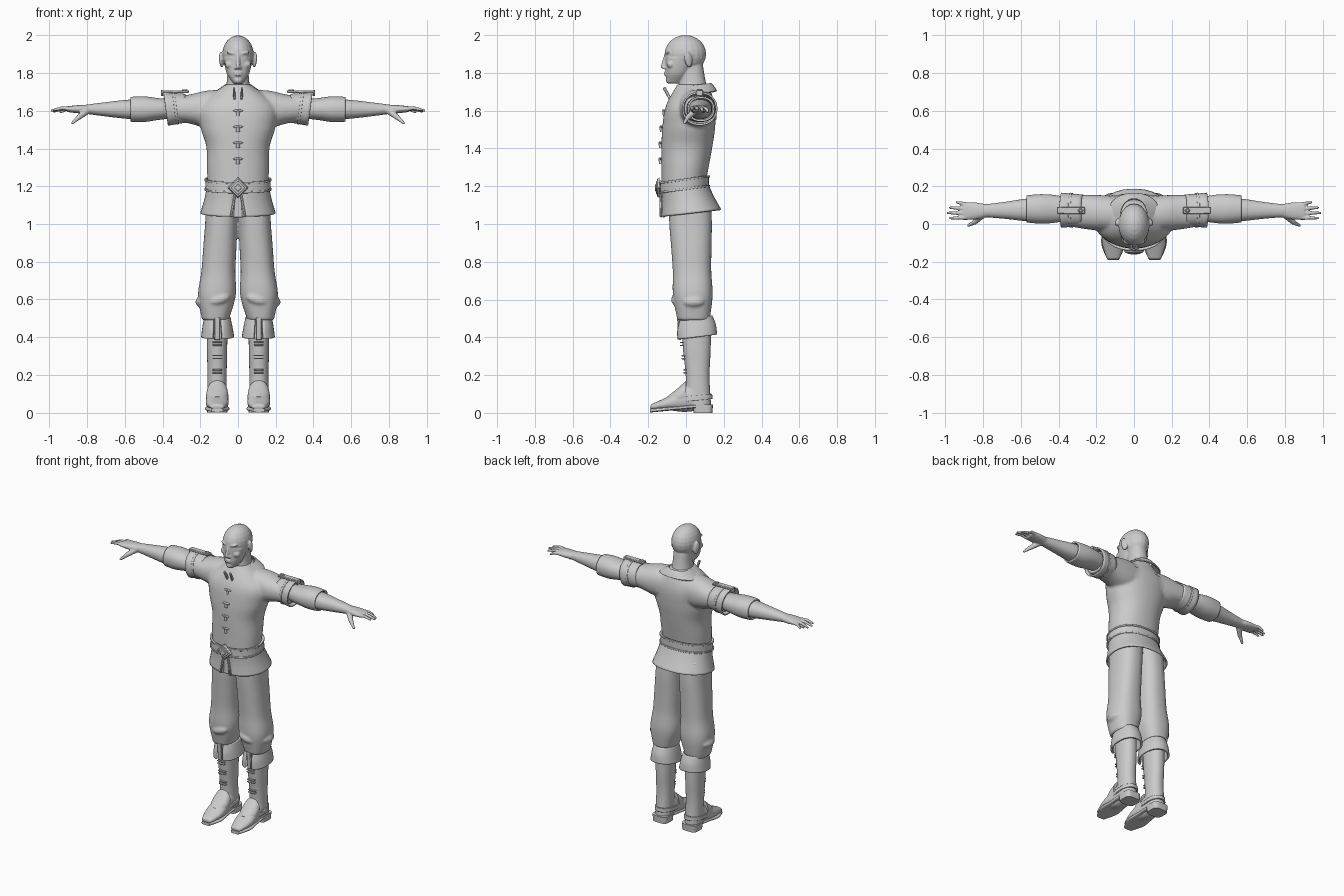
import bpy, bmesh
from math import sin, cos, pi, copysign
from mathutils import Matrix, Vector, Euler

old = bpy.data.objects.get("Cube")
if old:
    bpy.data.objects.remove(old)

grey = bpy.data.materials.new("plain grey")
grey.use_nodes = True
grey.diffuse_color = (.6, .6, .6, 1)
grey.node_tree.nodes["Principled BSDF"].inputs["Base Color"].default_value = grey.diffuse_color


def smooth_rows(rows, steps=5):
    """Add Catmull-Rom rows between the given ones."""
    out = []
    for i in range(len(rows) - 1):
        before, here, after, beyond = (rows[min(max(i + k, 0), len(rows) - 1)] for k in (-1, 0, 1, 2))
        for j in range(steps):
            t = j / steps
            out.append([b + t * (c - a + t * (2*a - 5*b + 4*c - d + t * (3*(b - c) + d - a))) / 2
                        for a, b, c, d in zip(before, here, after, beyond)])
    return out + [rows[-1]]


def loft(bm, axis, start, end, widths, depths, power=2.2, tilt=0, gap=0, cap=True):
    """Skin evenly spaced rounded sections, square to an axis, along a straight centre line."""
    start, end, count, segments = Vector(start), Vector(end), len(widths), 36
    rows = [(*start.lerp(end, i / (count - 1)), w, d) for i, (w, d) in enumerate(zip(widths, depths))]
    rings = []
    for x, y, z, w, d in smooth_rows(rows):
        ring = []
        for i in range(segments):
            angle = 2 * pi * (i + .5) / segments - pi / 2
            u, v = (r * copysign(abs(f) ** (2 / power), f) for r, f in ((w, cos(angle)), (d, sin(angle))))
            lean = tilt * v
            offset = {"x": (lean, u, v), "y": (u, lean, v), "z": (u, v, lean)}[axis]
            ring.append(bm.verts.new(Vector((x, y, z)) + Vector(offset)))
        rings.append(ring)
    for a, b in zip(rings, rings[1:]):
        for i in range(segments):
            k = (i + 1) % segments
            if min(k, segments - k) >= gap:
                bm.faces.new((a[i], a[k], b[k], b[i]))
    if cap:
        bm.faces.new(rings[0])
        bm.faces.new(rings[-1])


def place(location, size, turn):
    return Matrix.LocRotScale(Vector(location), Euler(turn), Vector(size))


def ball(bm, location, size, turn=(0, 0, 0)):
    bmesh.ops.create_uvsphere(bm, u_segments=20, v_segments=12, radius=1, matrix=place(location, size, turn))


def box(bm, location, size, turn=(0, 0, 0)):
    bmesh.ops.create_cube(bm, size=1, matrix=place(location, size, turn))


def tube(bm, start, end, radius, end_radius):
    start, end = Vector(start), Vector(end)
    turn = (end - start).to_track_quat("Z", "Y")
    bmesh.ops.create_cone(bm, cap_ends=True, segments=14, radius1=radius, radius2=end_radius,
                          depth=(end - start).length,
                          matrix=Matrix.LocRotScale((start + end) / 2, turn, None))
    ball(bm, end, [end_radius] * 3)


def mirror(bm):
    copy = bmesh.ops.duplicate(bm, geom=bm.verts[:] + bm.edges[:] + bm.faces[:])["geom"]
    bmesh.ops.scale(bm, vec=(-1, 1, 1), verts=[g for g in copy if isinstance(g, bmesh.types.BMVert)])


def finish(bm, name, paired=False, voxel=0, solid=0, bevel=0):
    """Turn the mesh into a shaded object, optionally fused, thickened or bevelled."""
    if paired:
        mirror(bm)
    bmesh.ops.recalc_face_normals(bm, faces=bm.faces[:])
    mesh = bpy.data.meshes.new(name)
    bm.to_mesh(mesh)
    bm.free()
    mesh.materials.append(grey)
    part = bpy.data.objects.new(name, mesh)
    bpy.context.collection.objects.link(part)
    bpy.ops.object.select_all(action="DESELECT")
    part.select_set(True)
    bpy.context.view_layer.objects.active = part
    bpy.ops.object.shade_smooth_by_angle(angle=.7)
    if voxel:
        fuse = part.modifiers.new("fuse", "REMESH")
        fuse.mode, fuse.voxel_size, fuse.use_smooth_shade = "VOXEL", voxel, True
        part.modifiers.new("soften", "SMOOTH").iterations = 3
    if solid:
        shell = part.modifiers.new("thickness", "SOLIDIFY")
        shell.thickness, shell.offset = solid, -1
    if bevel:
        part.modifiers.new("bevel", "BEVEL").width = bevel
    return part


# Head: brows, eyes, cheeks, nostrils and ears, then skull, nose, lips, chin, jaw and neck
bm = bmesh.new()
ball(bm, (.035, -.097, 1.907), (.027, .013, .008), (0, -.15, .3))
ball(bm, (.036, -.088, 1.884), (.015, .013, .009))
ball(bm, (.043, -.08, 1.845), (.026, .022, .022))
ball(bm, (.012, -.113, 1.827), (.009, .011, .008))
ball(bm, (.088, .012, 1.872), (.011, .022, .043), (.2, 0, .35))
mirror(bm)
ball(bm, (0, -.003, 1.9), (.083, .11, .1))
tube(bm, (0, -.106, 1.9), (0, -.122, 1.834), .008, .012)
for z in (1.79, 1.802):
    ball(bm, (0, -.106, z), (.021, .011, .006))
ball(bm, (0, -.092, 1.762), (.024, .016, .016))
loft(bm, "z", (0, -.06, 1.745), (0, -.02, 1.88), (.025, .056, .07, .078), (.04, .06, .075, .09))
loft(bm, "z", (0, .04, 1.66), (0, .03, 1.84), (.08, .06, .055), (.09, .07, .06))
finish(bm, "head", voxel=.005)

# Tunic: shoulders fused into the torso
bm = bmesh.new()
loft(bm, "x", (.06, .05, 1.605), (.37, .072, 1.612), (.095, .095, .09, .08), (.105, .1, .075, .068))
mirror(bm)
loft(bm, "z", (0, -.015, 1.19), (0, .035, 1.74),
     (.16, .165, .168, .2, .2, .065), (.115, .125, .135, .14, .13, .08))
tunic = finish(bm, "tunic", voxel=.009)

# Collar, open at the throat
bm = bmesh.new()
loft(bm, "z", (0, .045, 1.69), (0, .04, 1.735), (.14, .105, .074), (.12, .11, .095),
     tilt=.12, gap=2, cap=False)
finish(bm, "collar", solid=.008)

# Placket edges at the throat and knotted fastenings below
bm = bmesh.new()
box(bm, (.019, -.089, 1.672), (.011, .016, .115), (.5, 0, .1))
finish(bm, "placket", paired=True, bevel=.003)
bm = bmesh.new()
for z, y in ((1.6, -.112), (1.515, -.127), (1.43, -.132), (1.345, -.132)):
    ball(bm, (0, y, z), (.026, .008, .007))
    tube(bm, (0, y, z - .025), (0, y - .008, z), .011, .006)
finish(bm, "fastenings")

# Yoke panel lying on the upper back
bm = bmesh.new()
bmesh.ops.create_grid(bm, x_segments=16, y_segments=10, size=1,
                      matrix=place((0, .2, 1.605), (.115, .055, 1), (pi / 2, 0, 0)))
wrap = finish(bm, "back_yoke").modifiers.new("wrap", "SHRINKWRAP")
wrap.target, wrap.offset, wrap.wrap_mode = tunic, .004, "ABOVE_SURFACE"

# Bell cuffs of the upper sleeves with a raised band
bm = bmesh.new()
loft(bm, "x", (.27, .073, 1.615), (.383, .073, 1.61), (.083, .093), (.075, .089), tilt=.13, cap=False)
loft(bm, "x", (.325, .073, 1.612), (.338, .073, 1.612), (.092, .093), (.085, .086), tilt=.13, cap=False)
finish(bm, "sleeve_cuffs", paired=True, solid=.009)

# Puffed lower sleeves
bm = bmesh.new()
loft(bm, "x", (.35, .08, 1.61), (.57, .08, 1.608), (.06, .074, .078, .072), (.05, .058, .068, .066), cap=False)
finish(bm, "lower_sleeves", paired=True, solid=.01)

# Shoulder straps with a crossed stud and a hanging tab
bm = bmesh.new()
box(bm, (.333, .072, 1.702), (.145, .036, .014))
box(bm, (.403, .072, 1.694), (.012, .036, .032))
for size in ((.03, .01, .008), (.01, .03, .008)):
    box(bm, (.283, .072, 1.71), size)
finish(bm, "shoulder_straps", paired=True, bevel=.003)

# Forearms and hands
bm = bmesh.new()
loft(bm, "x", (.45, .077, 1.608), (.8, .07, 1.608), (.063, .06, .045, .033), (.053, .052, .04, .025))
loft(bm, "x", (.78, .07, 1.608), (.905, .068, 1.609), (.034, .045, .046), (.025, .022, .015))
for i in range(4):
    root = Vector((.885, .103 - .023 * i, 1.609))
    tip = Vector((.987 - .012 * (i - 2) ** 2, .115 - .028 * i, 1.593 + .004 * i))
    knuckle = root.lerp(tip, .5) + Vector((0, 0, .008))
    tube(bm, root, knuckle, .012, .01)
    tube(bm, knuckle, tip, .01, .007)
tube(bm, (.8, .05, 1.6), (.845, .01, 1.565), .019, .014)
tube(bm, (.845, .01, 1.565), (.877, -.008, 1.536), .013, .008)
finish(bm, "forearms_and_hands", paired=True, voxel=.0045)

# Tunic skirt with split front flap
bm = bmesh.new()
loft(bm, "z", (0, -.01, 1.21), (0, .027, 1.058), (.164, .178, .2), (.123, .138, .16),
     tilt=.12, gap=1, cap=False)
finish(bm, "tunic_skirt", solid=.01)
bm = bmesh.new()
box(bm, (.013, -.118, 1.095), (.034, .012, .12))
box(bm, (.026, -.133, 1.1), (.012, .012, .13), (0, -.18, 0))
finish(bm, "front_flap", paired=True, bevel=.003)

# Belt with rims and a diamond buckle
bm = bmesh.new()
for low, high, extra in ((1.18, 1.238, 0), (1.18, 1.19, .005), (1.23, 1.24, .005)):
    loft(bm, "z", (0, -.008, low), (0, -.008, high), [.172 + extra] * 2, [.13 + extra] * 2, tilt=.13, cap=False)
finish(bm, "belt", solid=.012)
bm = bmesh.new()
for size, depth in ((.056, .014), (.042, .024), (.024, .034)):
    bmesh.ops.create_cone(bm, cap_ends=True, segments=4, radius1=size, radius2=size * .85, depth=depth,
                          matrix=Matrix.Translation((0, -.146, 1.192)) @ Matrix.Rotation(pi / 2, 4, "X"))
finish(bm, "buckle", bevel=.002)

# Trousers, bulging at the knee and gathered below it
bm = bmesh.new()
loft(bm, "z", (.08, .02, 1.14), (.12, .04, .49),
     (.09, .086, .088, .09, .1, .07), (.11, .113, .107, .102, .105, .085), power=2.4)
ball(bm, (.1, -.045, .6), (.06, .034, .03), (.2, .3, 0))
ball(bm, (.19, .04, .59), (.036, .06, .03), (0, .4, 0))
finish(bm, "trousers", paired=True, voxel=.008)

# Boots: shaft and foot fused
bm = bmesh.new()
loft(bm, "z", (.111, .053, .5), (.111, .066, .035), (.056, .054, .051, .053), (.078, .074, .063, .068))
loft(bm, "y", (.11, -.188, .03), (.11, .08, .09), (.035, .06, .056, .05), (.014, .035, .065, .075))
finish(bm, "boots", paired=True, voxel=.007)

# Soles and heels
bm = bmesh.new()
loft(bm, "y", (.11, -.19, .012), (.11, .05, .035), (.03, .063, .058, .054), [.01] * 4, power=4)
loft(bm, "z", (.11, .09, 0), (.11, .09, .045), (.053, .056), (.05, .053), power=4)
finish(bm, "soles", paired=True)

# Instep guards, ankle straps and shin buckles
bm = bmesh.new()
loft(bm, "y", (.11, -.1, .06), (.11, 0, .1), (.03, .057, .056), (.026, .045, .07))
finish(bm, "instep_guards", paired=True)
bm = bmesh.new()
loft(bm, "z", (.11, .045, .065), (.11, .045, .09), (.061, .06), (.096, .094), tilt=.1, cap=False)
finish(bm, "ankle_straps", paired=True, solid=.01)
bm = bmesh.new()
for z, y in ((.365, -.022), (.295, -.014), (.22, -.004)):
    for rise in (-.008, .008):
        box(bm, (.11, y, z + rise), (.052, .02, .007))
finish(bm, "shin_buckles", paired=True, bevel=.002)

# Turned-down boot cuffs with a tongue in the front split
bm = bmesh.new()
loft(bm, "z", (.11, .052, .505), (.108, .058, .402), (.07, .08, .088), (.088, .104, .107),
     tilt=.12, gap=2, cap=False)
finish(bm, "boot_cuffs", paired=True, solid=.012)
bm = bmesh.new()
box(bm, (.11, -.036, .445), (.03, .014, .12), (.08, 0, 0))
finish(bm, "cuff_tongues", paired=True, bevel=.003)
